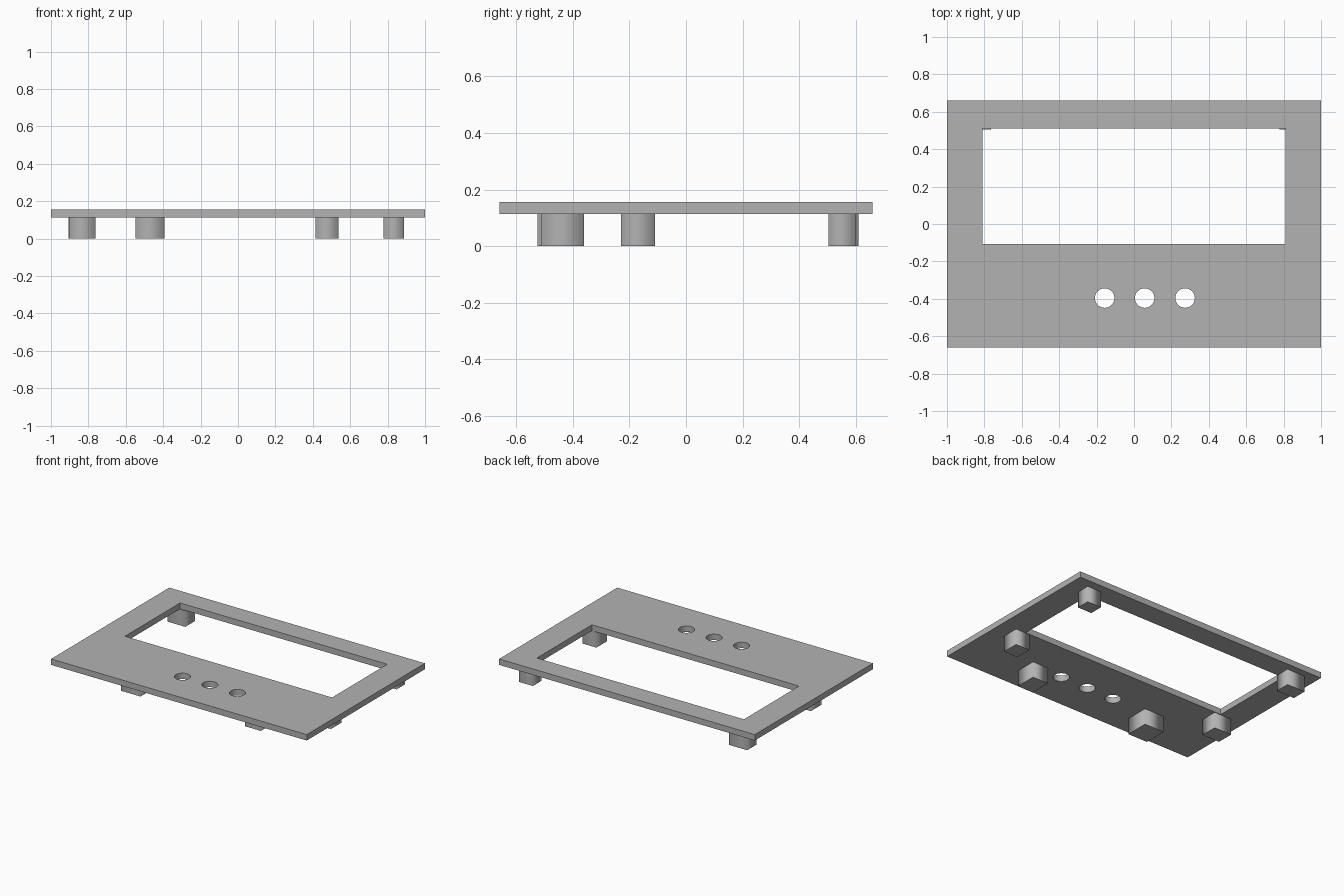
import bpy
import bmesh
import math

if "Cube" in bpy.data.objects:
    bpy.data.objects.remove(bpy.data.objects["Cube"], do_unlink=True)

PLATE_BOTTOM, PLATE_TOP = 0.113, 0.155

grey = bpy.data.materials.new("plain grey")
grey.use_nodes = True
grey.diffuse_color = (0.45, 0.45, 0.45, 1)
grey.node_tree.nodes["Principled BSDF"].inputs["Base Color"].default_value = (0.45, 0.45, 0.45, 1)


def rectangle(x0, x1, y0, y1):
    return [(x0, y0), (x1, y0), (x1, y1), (x0, y1)]


def circle(cx, cy, r, sides=48):
    angles = [2 * math.pi * i / sides for i in range(sides)]
    return [(cx + r * math.cos(a), cy + r * math.sin(a)) for a in angles]


def extruded(name, outlines, z0, z1):
    """Fill the outlines (inner ones become holes) and extrude from z0 to z1."""
    curve = bpy.data.curves.new(name + " outline", "CURVE")
    curve.dimensions = "2D"
    curve.fill_mode = "BOTH"
    curve.extrude = (z1 - z0) / 2
    for points in outlines:
        spline = curve.splines.new("POLY")
        spline.points.add(len(points) - 1)
        for p, (x, y) in zip(spline.points, points):
            p.co = (x, y, 0, 1)
        spline.use_cyclic_u = True
    helper = bpy.data.objects.new(name + " outline", curve)
    bpy.context.collection.objects.link(helper)
    graph = bpy.context.evaluated_depsgraph_get()
    mesh = bpy.data.meshes.new_from_object(helper.evaluated_get(graph))
    bpy.data.objects.remove(helper, do_unlink=True)

    # Weld caps to walls and set the part at its height
    bm = bmesh.new()
    bm.from_mesh(mesh)
    bmesh.ops.remove_doubles(bm, verts=bm.verts, dist=1e-5)
    bmesh.ops.recalc_face_normals(bm, faces=bm.faces)
    bmesh.ops.translate(bm, verts=bm.verts, vec=(0, 0, (z0 + z1) / 2))
    bm.to_mesh(mesh)
    bm.free()
    mesh.name = name
    mesh.materials.clear()
    mesh.materials.append(grey)
    obj = bpy.data.objects.new(name, mesh)
    bpy.context.collection.objects.link(obj)
    return obj


# Face plate with a display window and three button holes
outlines = [rectangle(-1, 1, -0.66, 0.66), rectangle(-0.81, 0.81, -0.106, 0.51)]
outlines += [circle(x, -0.396, 0.052) for x in (-0.157, 0.057, 0.273)]
plate = extruded("face_plate", outlines, PLATE_BOTTOM, PLATE_TOP)
bpy.ops.object.select_all(action="DESELECT")
plate.select_set(True)
bpy.context.view_layer.objects.active = plate
bpy.ops.object.shade_smooth_by_angle(angle=math.radians(30))

# Mounting blocks under the plate
blocks = {
    "back_left_block": (0.778, 0.888, 0.504, 0.60),
    "back_right_block": (-0.906, -0.765, 0.504, 0.61),
    "middle_left_block": (0.778, 0.888, -0.23, -0.11),
    "middle_right_block": (-0.90, -0.763, -0.23, -0.11),
    "front_left_block": (0.414, 0.537, -0.511, -0.36),
    "front_right_block": (-0.548, -0.394, -0.526, -0.36),
}
for name, bounds in blocks.items():
    extruded(name, [rectangle(*bounds)], 0, PLATE_BOTTOM)
